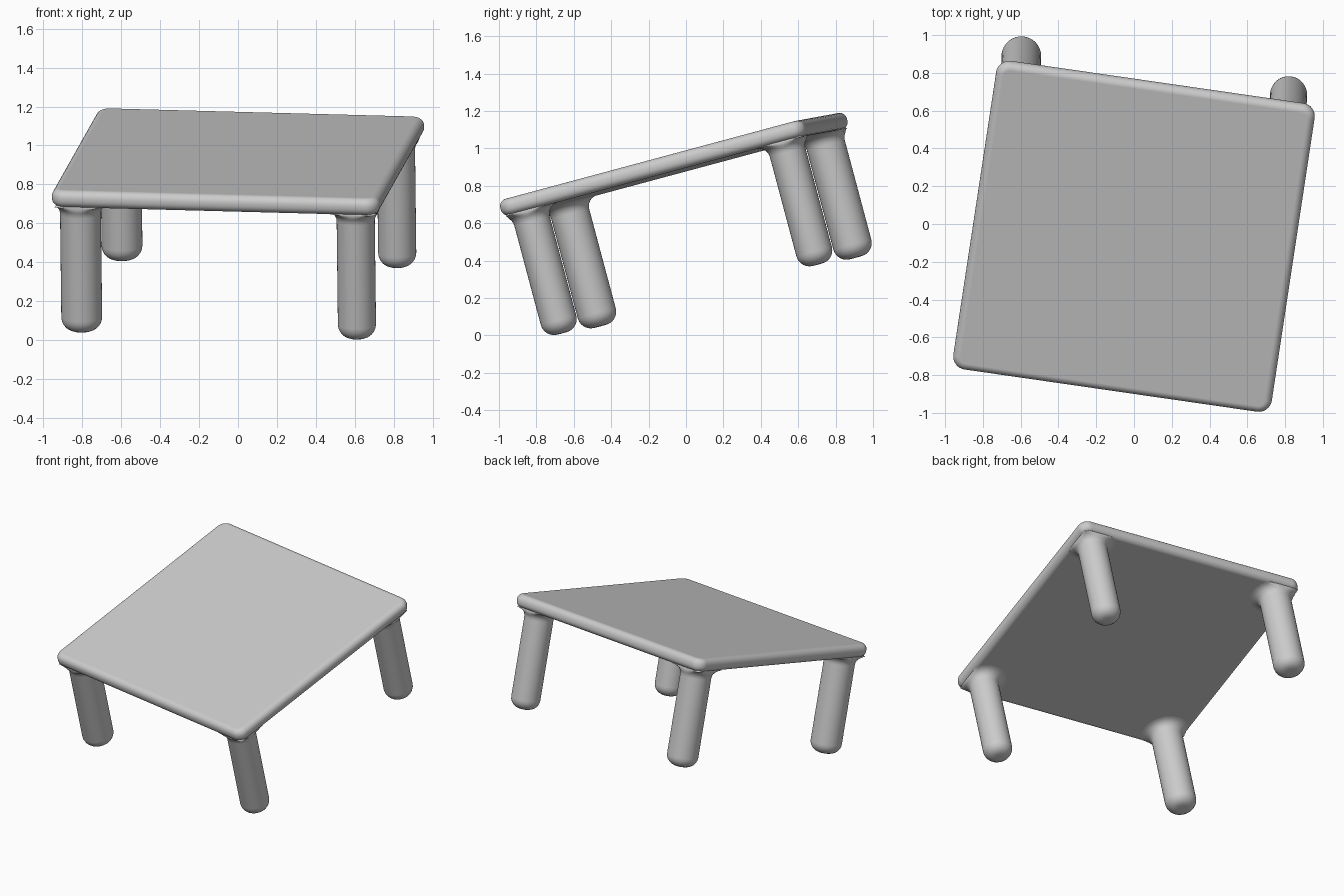
import bpy, bmesh, math
from mathutils import Matrix, Vector

cube = bpy.data.objects.get("Cube")
if cube:
    bpy.data.objects.remove(cube, do_unlink=True)

HALF = 0.852        # half side of the square top
THICK = 0.09        # top thickness
LEG_AT = 0.715      # leg offset from the centre
LEG_END = -0.727    # leg tip below the middle of the top

grey = bpy.data.materials.new("plain grey")
grey.use_nodes = True
grey.diffuse_color = (0.6, 0.6, 0.6, 1)
grey.node_tree.nodes["Principled BSDF"].inputs["Base Color"].default_value = (0.6, 0.6, 0.6, 1)

# Tilted and turned frame shared by every part
n = Vector((-0.012, -0.267, 1)).normalized()
u = Vector((1.65, -0.25, 0))
u = (u - n * u.dot(n)).normalized()
v = n.cross(u)
FRAME = Matrix.Translation((0, -0.065, 0.916)) @ Matrix((u, v, n)).transposed().to_4x4()


def add_part(name, bm):
    bmesh.ops.recalc_face_normals(bm, faces=bm.faces)
    mesh = bpy.data.meshes.new(name)
    bm.to_mesh(mesh)
    bm.free()
    mesh.materials.append(grey)
    obj = bpy.data.objects.new(name, mesh)
    bpy.context.collection.objects.link(obj)
    obj.matrix_world = FRAME
    bpy.ops.object.select_all(action="DESELECT")
    obj.select_set(True)
    bpy.context.view_layer.objects.active = obj
    bpy.ops.object.shade_smooth_by_angle(angle=math.radians(50))
    return obj


# Table top: a slab with rounded corners and a rounded rim
bm = bmesh.new()
bmesh.ops.create_cube(bm, size=1)
bmesh.ops.scale(bm, vec=(2 * HALF, 2 * HALF, THICK), verts=bm.verts)
upright = [e for e in bm.edges if abs(e.verts[0].co.z - e.verts[1].co.z) > 0.01]
bmesh.ops.bevel(bm, geom=upright, offset=0.07, segments=8, profile=0.5, affect="EDGES")
rim = [e for e in bm.edges if abs(e.verts[0].co.z - e.verts[1].co.z) < 0.001]
bmesh.ops.bevel(bm, geom=rim, offset=0.04, segments=6, profile=0.5, affect="EDGES")
top = add_part("table_top", bm)
top.modifiers.new("even shading", "WEIGHTED_NORMAL").keep_sharp = True


def leg_profile(r):
    """Half outline of a leg: domed foot, straight shaft, flared top."""
    foot, flare = 0.072, 0.06
    steps = [math.radians(a) for a in range(0, 91, 15)]
    pts = [(0, LEG_END)]
    pts += [(r - foot + foot * math.sin(a), LEG_END + foot - foot * math.cos(a)) for a in steps]
    pts += [(r + flare * (1 - math.cos(a)), -THICK / 2 - flare + flare * math.sin(a)) for a in steps]
    pts += [(r, 0), (0, 0)]
    return pts


# Legs: turned profiles, the flare kept inside the rim of the top
for side, sx in (("right", -1), ("left", 1)):
    for end, sy in (("front", -1), ("back", 1)):
        bm = bmesh.new()
        r = 0.098 if sx > 0 else 0.105
        verts = [bm.verts.new((x, 0, z)) for x, z in leg_profile(r)]
        edges = [bm.edges.new(pair) for pair in zip(verts, verts[1:])]
        bmesh.ops.spin(bm, geom=verts + edges, cent=(0, 0, 0), axis=(0, 0, 1),
                       angle=math.tau, steps=40)
        bmesh.ops.remove_doubles(bm, verts=bm.verts, dist=0.0005)
        bmesh.ops.translate(bm, vec=(sx * LEG_AT, sy * LEG_AT, 0), verts=bm.verts)
        for vert in bm.verts:
            vert.co.x = max(-0.832, min(0.832, vert.co.x))
            vert.co.y = max(-0.832, min(0.832, vert.co.y))
        add_part(f"{end}_{side}_leg", bm)
